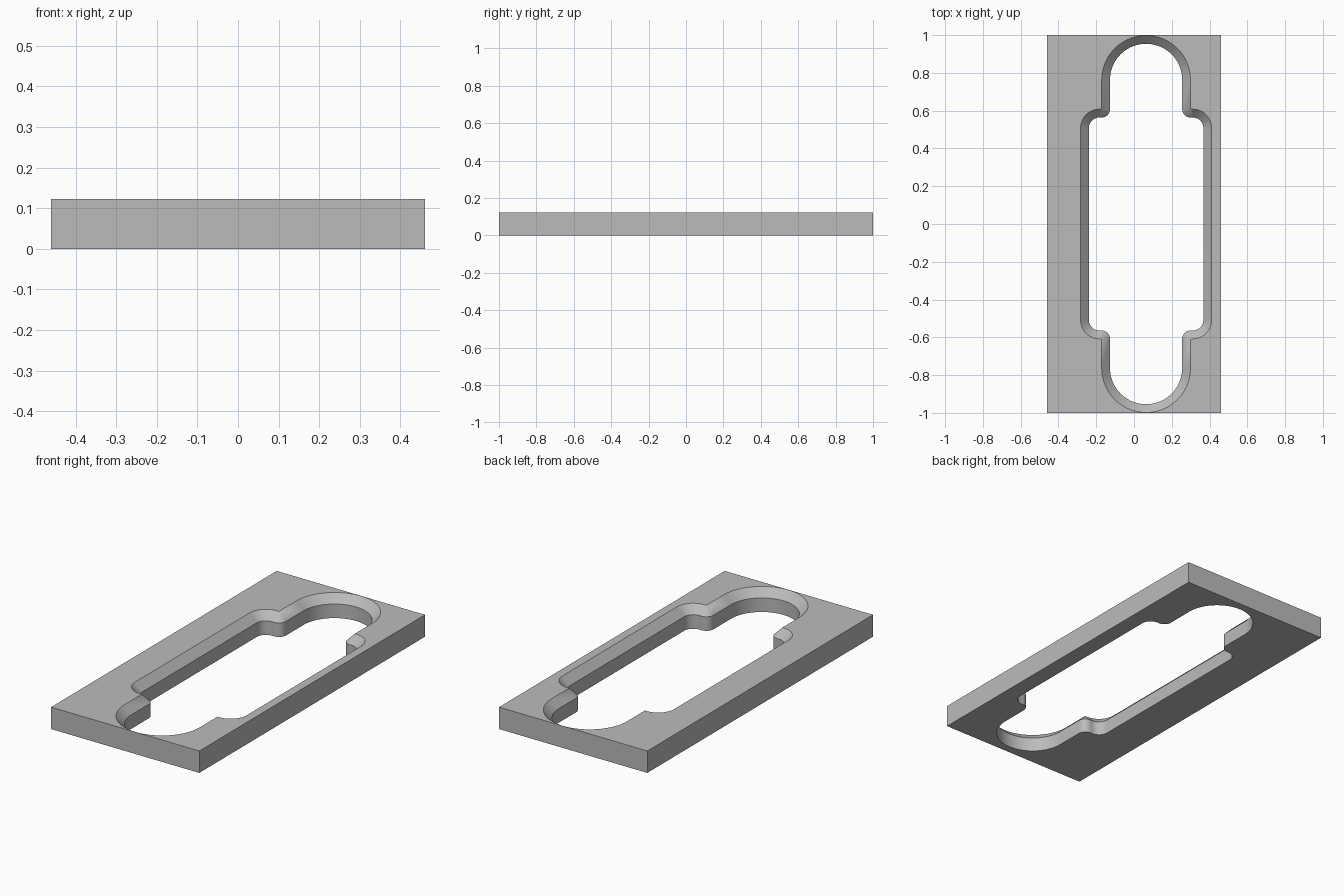
import bpy, bmesh, math
from mathutils import Vector

cube = bpy.data.objects.get("Cube")
if cube:
    bpy.data.objects.remove(cube, do_unlink=True)

HALF_W, HALF_L, HEIGHT = 0.46, 1.0, 0.123
CENTRE_X = 0.064                      # opening sits off centre
CHAMFER = 0.044
SLOT_W, SLOT_END = 0.235, 0.998       # rounded ends, at the top face
MAIN_W, MAIN_L, CORNER_R = 0.347, 0.608, 0.1   # wide middle, at the top face


def arc(cx, cy, r, a0, a1, steps):
    angles = [math.radians(a0 + (a1 - a0) * i / steps) for i in range(steps + 1)]
    return [(cx + r * math.cos(a), cy + r * math.sin(a)) for a in angles]


def opening(inset):
    """Outline of the opening, moved inwards by inset."""
    q = arc(MAIN_W - CORNER_R, MAIN_L - CORNER_R, CORNER_R - inset, 0, 90, 12)
    q += arc(SLOT_W, MAIN_L, inset, 270, 180, 10)
    q += arc(0, SLOT_END - SLOT_W, SLOT_W - inset, 0, 90, 24)
    half = q + [(-x, y) for x, y in reversed(q[:-1])]
    full = half + [(-x, -y) for x, y in half]
    return [(x + CENTRE_X, y) for x, y in full]


def ring(bm, points, z):
    return [bm.verts.new((x, y, z)) for x, y in points]


def wall(bm, a, b):
    n = len(a)
    for i in range(n):
        j = (i + 1) % n
        bm.faces.new((a[i], a[j], b[j], b[i]))


def cap(bm, z):
    """Fill the flat face between the plate edge and the opening."""
    edges = [e for e in bm.edges if e.is_boundary
             and all(abs(v.co.z - z) < 1e-5 for v in e.verts)]
    bmesh.ops.triangle_fill(bm, edges=edges, use_beauty=True,
                            use_dissolve=False, normal=Vector((0, 0, 1)))


bm = bmesh.new()
# Outer sides
rect = [(-HALF_W, -HALF_L), (HALF_W, -HALF_L), (HALF_W, HALF_L), (-HALF_W, HALF_L)]
wall(bm, ring(bm, rect, 0), ring(bm, rect, HEIGHT))
# Opening: straight wall, then chamfer up to the top face
low = ring(bm, opening(CHAMFER), 0)
mid = ring(bm, opening(CHAMFER), HEIGHT - CHAMFER)
top = ring(bm, opening(0), HEIGHT)
wall(bm, low, mid)
wall(bm, mid, top)
bmesh.ops.remove_doubles(bm, verts=bm.verts[:], dist=1e-5)
# Top and bottom faces
cap(bm, HEIGHT)
cap(bm, 0)
bmesh.ops.recalc_face_normals(bm, faces=bm.faces[:])

mesh = bpy.data.meshes.new("cover_plate")
bm.to_mesh(mesh)
bm.free()
plate = bpy.data.objects.new("cover_plate", mesh)
bpy.context.collection.objects.link(plate)

grey = bpy.data.materials.new("plain_grey")
grey.use_nodes = True
colour = (0.5, 0.5, 0.5, 1)
grey.diffuse_color = colour
grey.node_tree.nodes["Principled BSDF"].inputs["Base Color"].default_value = colour
mesh.materials.append(grey)

bpy.ops.object.select_all(action="DESELECT")
plate.select_set(True)
bpy.context.view_layer.objects.active = plate
bpy.ops.object.shade_smooth_by_angle(angle=math.radians(30))
